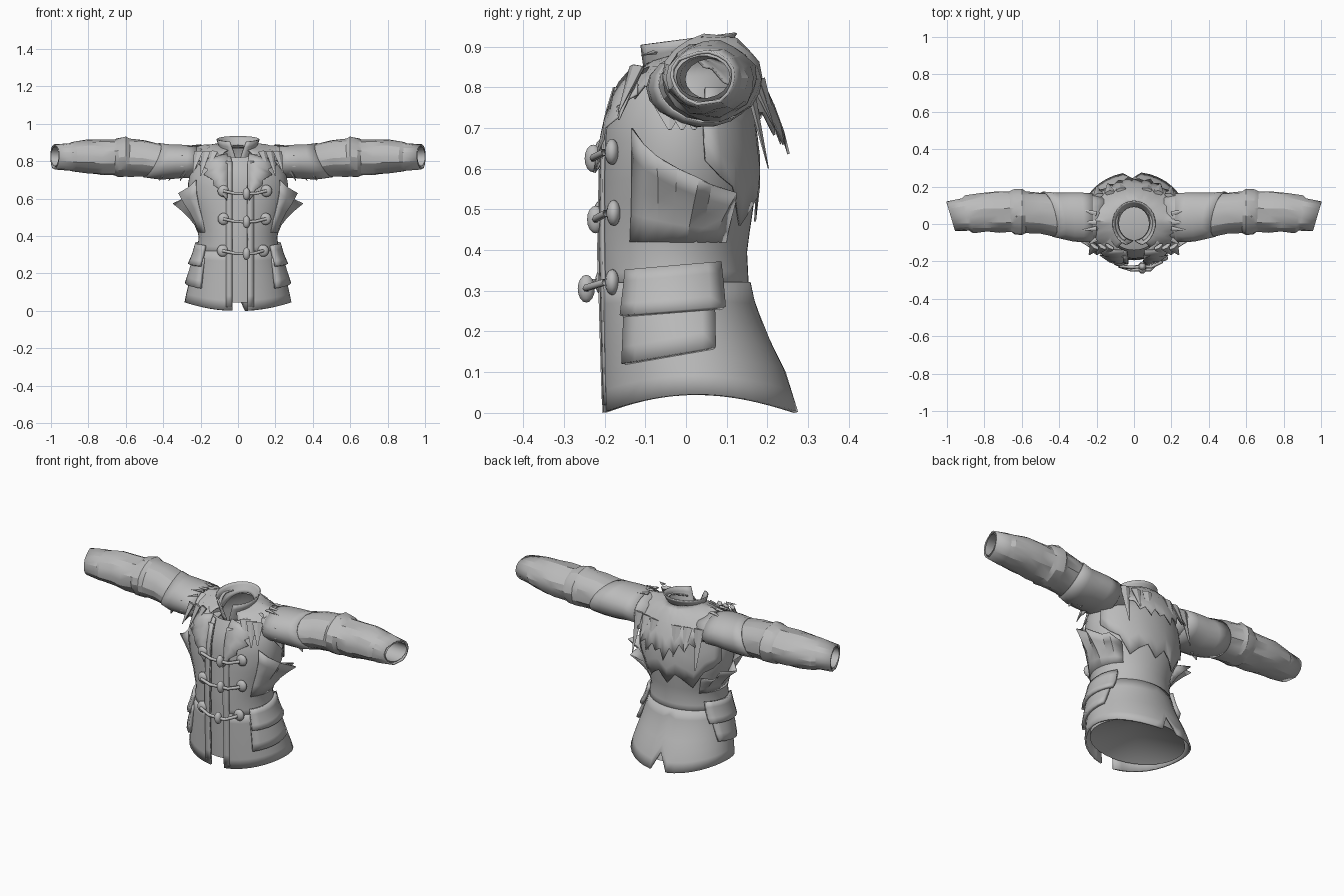
import bpy, bmesh, math, random
from mathutils import Vector

random.seed(4)
if "Cube" in bpy.data.objects:
    bpy.data.objects.remove(bpy.data.objects["Cube"])

GREY = (0.5, 0.5, 0.5, 1)
cloth = bpy.data.materials.new("grey_cloth")
cloth.use_nodes = True
cloth.diffuse_color = GREY
cloth.node_tree.nodes["Principled BSDF"].inputs["Base Color"].default_value = GREY
TAU = 2 * math.pi


def finish(name, bm, thick=0, mirror=False, angle=35):
    bmesh.ops.remove_doubles(bm, verts=bm.verts, dist=0.0005)
    bmesh.ops.recalc_face_normals(bm, faces=bm.faces)
    me = bpy.data.meshes.new(name)
    bm.to_mesh(me)
    bm.free()
    me.materials.append(cloth)
    ob = bpy.data.objects.new(name, me)
    bpy.context.collection.objects.link(ob)
    bpy.ops.object.select_all(action="DESELECT")
    ob.select_set(True)
    bpy.context.view_layer.objects.active = ob
    bpy.ops.object.shade_smooth_by_angle(angle=math.radians(angle))
    if thick:
        mod = ob.modifiers.new("thickness", "SOLIDIFY")
        mod.thickness, mod.offset = thick, 0
    if mirror:
        ob.modifiers.new("mirror", "MIRROR")


def grid(name, rows, closed=False, **kw):
    """Surface through equal rows of points."""
    bm = bmesh.new()
    vs = [[bm.verts.new(p) for p in row] for row in rows]
    n = len(rows[0])
    for a, b in zip(vs, vs[1:]):
        for i in range(n if closed else n - 1):
            j = (i + 1) % n
            bm.faces.new((a[i], a[j], b[j], b[i]))
    finish(name, bm, **kw)


def lerp_table(table, t):
    for a, b in zip(table, table[1:]):
        if t <= b[0]:
            k = max(0, (t - a[0]) / (b[0] - a[0]))
            return [p + (q - p) * k for p, q in zip(a[1:], b[1:])]
    return list(table[-1][1:])


# Torso outline: height, half width, front y, back y
TORSO = [(0, .285, -.196, .268), (.1, .265, -.2, .235), (.2, .24, -.203, .185),
         (.3, .215, -.206, .15), (.4, .205, -.21, .145), (.5, .23, -.207, .16),
         (.6, .262, -.205, .172), (.7, .262, -.2, .16), (.8, .23, -.17, .155),
         (.85, .16, -.13, .14), (.88, .1, -.1, .115)]


def body(z, th, off=0):
    hw, yf, yb = lerp_table(TORSO, z)
    return Vector(((hw + off) * math.sin(th),
                   (yf + yb) / 2 - ((yb - yf) / 2 + off) * math.cos(th), z))


def spread(a, b, n):
    return [a + (b - a) * i / (n - 1) for i in range(n)]


def neck_height(th):
    return .87 - .05 * max(0, math.cos(th)) ** 2


def open_angles(z, n=37):
    """Angles round the coat, leaving the front open."""
    hw = lerp_table(TORSO, z)[0]
    return spread(math.asin(.05 / hw), TAU - math.asin(.03 / hw), n)


# Inner lining, closed below
ring = [TAU * i / 36 for i in range(36)]
rows = [[Vector((0, 0, .15))] * 36]
rows += [[body(.045 + (neck_height(t) - .045) * u, t, -.016) for t in ring]
         for u in spread(0, 1, 14)]
grid("lining", rows, closed=True)

# Skirt with raised side hem and a back vent
rows = []
for z in spread(0, .32, 7):
    row = []
    for i, t in enumerate(open_angles(z)):
        vent = .1 * (1 - z / .32) if i == 18 else 0
        lift = .045 * math.sin(t) ** 2 * (1 - z / .32)
        row.append(body(z + vent + lift, t, .005))
    rows.append(row)
grid("skirt", rows, thick=.01)

# Vest above the waist
grid("vest", [[body(.3 + (neck_height(t) - .3) * u, t) for t in open_angles(.3 + .55 * u)]
              for u in spread(0, 1, 13)], thick=.01)

# Torn yoke hanging over the back
ths = spread(1.9, TAU - 1.9, 13)
ends = [.62, .58, .555, .46, .5, .53, .47]
ends = ends + ends[-2::-1]
grid("back_yoke", [[body(.8 + (e - .8) * u, t, .008 + .006 * u)
     for t, e in zip(ths, ends)] for u in spread(0, 1, 5)], thick=.005, angle=20)

# Torn armhole edges flaring off the sides
tips = [(.7, .01), (.66, .025), (.63, .06), (.6, .025), (.575, .095), (.56, .03),
        (.54, .075), (.52, .015)]
grid("armhole_edge", [[body(.42 + (z - .42) * u, t, .004 + off * u ** 1.6)
     for t, (z, off) in zip(spread(.95, 2.35, 8), tips)] for u in spread(0, 1, 5)],
     thick=.005, mirror=True, angle=20)

# Thin front edges
for side, x in (("left", .066), ("right", -.046)):
    rows = []
    for z in spread(.02, .8, 14):
        hw = lerp_table(TORSO, z)[0]
        rows.append([body(z, math.asin((x + d) / hw), .008) for d in (-.016, .016)])
    grid(side + "_front_band", rows, thick=.006)

# Ragged lapels
rows = []
for i, u in enumerate(spread(0, 1, 9)):
    z = .84 - .22 * u
    reach = (.1 + .06 * math.sin(u * 3)) * (1.1 if i % 2 else .8)
    hw = lerp_table(TORSO, z)[0]
    rows.append([body(z - .03 * k, math.asin(min(.95, (.055 + reach * (1 - u) * k) / hw)),
                      .008 + .016 * k) for k in (0, .5, 1)])
grid("lapel", rows, thick=.006, mirror=True, angle=20)

# Standing collar with a front notch
rows = []
for u in spread(0, 1, 5):
    row = []
    for t in spread(.05 + .35 * u, TAU - .05 - .35 * u, 25):
        r = .083 + .03 * u
        top = .918 - .015 * math.cos(t)
        low = .835 - .05 * math.cos(t)
        row.append(Vector((r * math.sin(t), .002 - (r + .008) * math.cos(t),
                           low + (top - low) * u)))
    rows.append(row)
grid("collar", rows, thick=.006)

# Ragged shoulder mantle
cols = []
for i, t in enumerate(spread(.5, TAU - .5, 49)):
    back = max(0, -math.cos(t))
    front = max(0, math.cos(t))
    reach = random.uniform(.97, 1.07) if i % 2 else random.uniform(.84, .95)
    drop = .025 + .2 * back ** 1.3 + .1 * front
    col = []
    for u in spread(0, 1, 6):
        v = u * reach
        rx = .085 + .175 * v
        ry = .1 + (.135 * v if back else .1 * v)
        bump = random.uniform(-.007, .007) * u
        col.append(Vector((rx * math.sin(t), .01 - ry * math.cos(t),
                           .892 - .035 * front - drop * v ** 1.9 + bump)))
    cols.append(col)
grid("mantle", list(zip(*cols)), thick=.006, angle=25)


def shard(name, a, b, width, mirror=True):
    """Flattened tapering scrap from a to b."""
    a, b = Vector(a), Vector(b)
    bm = bmesh.new()
    bmesh.ops.create_cone(bm, segments=5, radius1=width, radius2=width * .1,
                          depth=(b - a).length, cap_ends=True)
    rot = (b - a).to_track_quat("Z", "Y").to_matrix()
    for v in bm.verts:
        v.co.y *= .4
        v.co = rot @ v.co + (a + b) / 2
    finish(name, bm, mirror=mirror, angle=20)


# Fur scraps on the shoulders, back and chest
for y in (-.1, -.03, .01, .07):
    shard("shoulder_scrap", (.2, y * .8, .885), (.31 - abs(y - .03) * .5, y * 1.1, .878), .014)
for x, z in ((.07, .66), (.13, .7), (.19, .6)):
    y = .25 - x * .25
    shard("back_scrap", (x, y - .05, .82), (x + .01, y, z), .03)
for x, z in ((.16, .76), (.2, .72), (.24, .74)):
    shard("chest_scrap", (x - .03, -.12, .85), (x, -.165, z), .03)

# Sleeve outline: x, centre y, centre z, radius y, radius z
SLEEVE = [(.16, .035, .79, .11, .075), (.23, .035, .795, .12, .08),
          (.3, .035, .8, .125, .08), (.4, .045, .795, .112, .088),
          (.5, .06, .815, .105, .093), (.58, .065, .82, .108, .098),
          (.6, .065, .825, .118, .105), (.64, .065, .82, .114, .1),
          (.66, .065, .82, .106, .09), (.73, .064, .82, .106, .09),
          (.8, .063, .825, .102, .085), (.88, .052, .823, .095, .078),
          (.9, .05, .823, .085, .072), (.98, .042, .825, .078, .064)]


def sleeve_point(x, t, grow=0):
    cy, cz, ry, rz = lerp_table(SLEEVE, x)
    y = (ry + grow) * math.cos(t)
    slant = .32 * max(0, (x - .6) / .4)
    return Vector((x + slant * y, cy + y, cz + (rz + grow) * math.sin(t)))


# Creased sleeves
arm = [TAU * i / 18 for i in range(18)]
grid("sleeve", [[sleeve_point(s[0], t, random.uniform(-.005, .004)) for t in arm]
     for s in SLEEVE], closed=True, thick=.008, mirror=True, angle=22)
# Rolled lining inside the cuff
grid("cuff_lining", [[sleeve_point(x, t, g) for t in arm] for x, g in
     ((.97, -.004), (.98, -.012), (.9, -.02), (.7, -.04))], closed=True, mirror=True)
# Upper sleeve cover with a curved edge
grid("upper_sleeve_cover", [[sleeve_point(.22 + (.24 + .05 * math.cos(t + 1)) * u, t, .007)
     for t in arm] for u in spread(0, 1, 5)], closed=True, thick=.005, mirror=True)
for y, z, tip in ((.04, .9, .925), (.14, .86, .88)):
    shard("elbow_scrap", (.56, y, z - .02), (.63, y, tip), .02)
for x, y in ((.31, -.04), (.37, .02), (.42, -.01)):
    shard("underarm_scrap", (x - .03, y, .75), (x, y, .695), .04)


# Side pockets
def pocket(name, top, bottom, tilt, y0, y1, off0, off1):
    rows = []
    for u in spread(0, 1, 5):
        row = []
        for k in spread(0, 1, 8):
            z = top + (bottom - top) * u + tilt * k
            hw, yf, yb = lerp_table(TORSO, z)
            y = y0 + (y1 - y0) * k
            c = ((yf + yb) / 2 - y) / ((yb - yf) / 2 + .025)
            row.append(body(z, math.acos(max(-1, min(1, c))), off0 + (off1 - off0) * u))
        rows.append(row)
    grid(name, rows, thick=.018, mirror=True)


pocket("pocket_pouch", .28, .12, .04, -.155, .072, .012, .022)
pocket("pocket_flap", .35, .238, .02, -.153, .09, .012, .032)


# Toggle fastenings
def blob(name, loc, size):
    bm = bmesh.new()
    bmesh.ops.create_uvsphere(bm, u_segments=12, v_segments=8, radius=1)
    for v in bm.verts:
        v.co = Vector(loc) + Vector([c * s for c, s in zip(v.co, size)])
    finish(name, bm, angle=60)


def cord(name, pts):
    cu = bpy.data.curves.new(name, "CURVE")
    cu.dimensions, cu.bevel_depth, cu.bevel_resolution = "3D", .009, 1
    sp = cu.splines.new("POLY")
    sp.points.add(len(pts) - 1)
    for p, co in zip(sp.points, pts):
        p.co = (*co, 1)
    cu.materials.append(cloth)
    bpy.context.collection.objects.link(bpy.data.objects.new(name, cu))


for z, y, x0, x1 in ((.625, -.228, -.075, .145), (.475, -.222, -.072, .138),
                     (.305, -.245, -.078, .128)):
    mid = (.045, y, z)
    blob("toggle_knot", mid, (.02, .021, .034))
    for x in (x0, x1):
        end = body(z + .016, math.asin(x / lerp_table(TORSO, z)[0]), .012)
        blob("toggle_button", end, (.031, .018, .032))
        cord("toggle_cord", [end + Vector((0, -.018, 0)),
                             ((x + .045) / 2, min(y, end.y - .025), z + .002), mid])
